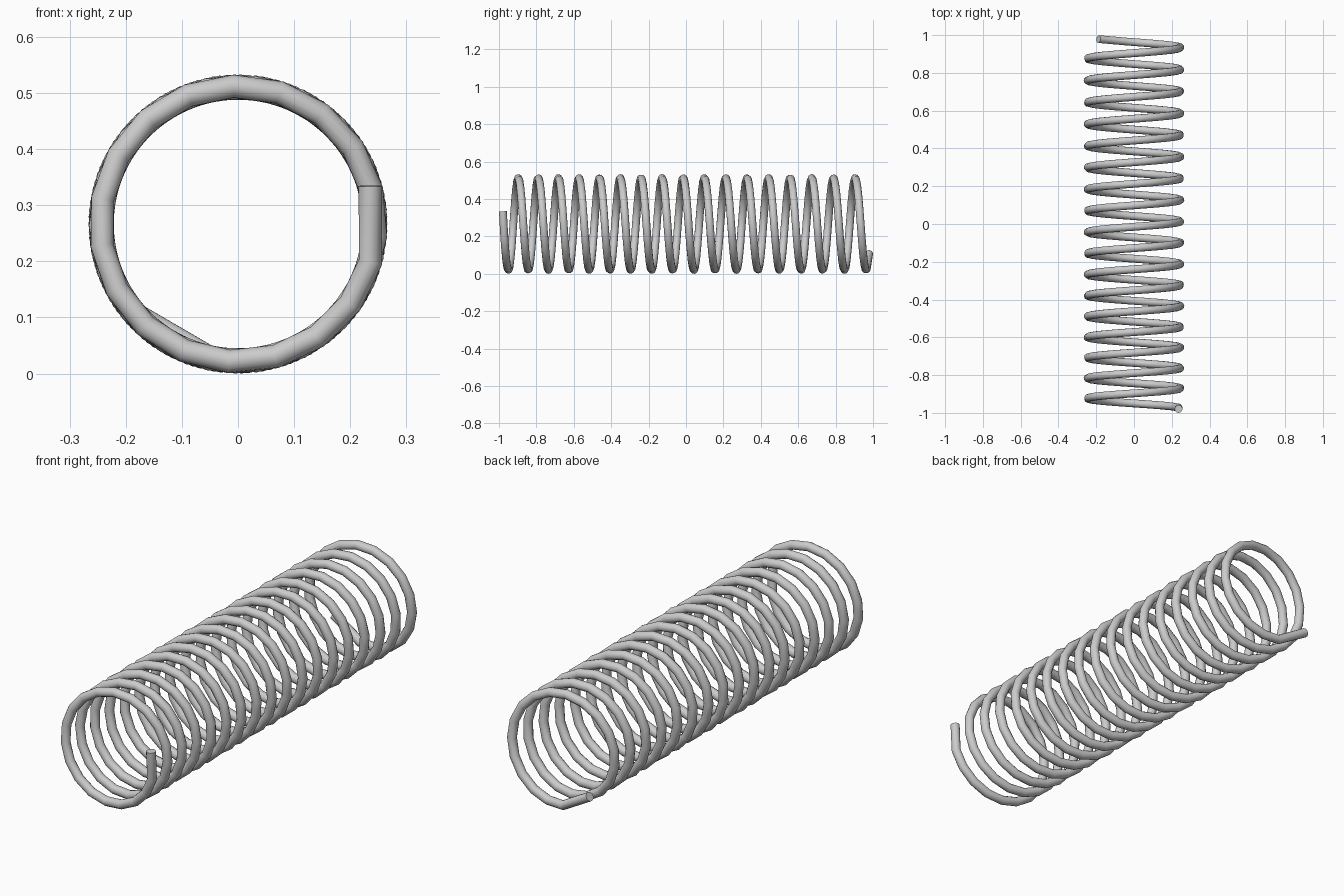
import bpy
from math import cos, sin, radians

cube = bpy.data.objects.get("Cube")
if cube:
    bpy.data.objects.remove(cube, do_unlink=True)

# Plain grey metal
metal = bpy.data.materials.new("grey metal")
metal.use_nodes = True
GREY = (0.6, 0.6, 0.6, 1.0)
metal.diffuse_color = GREY
metal.node_tree.nodes["Principled BSDF"].inputs["Base Color"].default_value = GREY

# Coil dimensions
COIL_RADIUS, WIRE_RADIUS = 0.2455, 0.021
AXIS_HEIGHT = COIL_RADIUS + WIRE_RADIUS
START, TURN = 16, 6276           # degrees, winding clockwise from the front
FRONT, BACK = -0.981, 0.979
FIRST, LAST, STEPS = 32, 40, 320  # longer straight end pieces, even steps between


def wire_y(turned):
    """Position along the axis; the pitch widens slightly towards the back."""
    t = turned / TURN
    sag = 0.095 * t * (1 - t) * (1.2 - 0.5 * t)
    return max(FRONT + (BACK - FRONT) * t - sag, -0.979)


# Winding angles along the wire
step = (TURN - FIRST - LAST) / STEPS
angles = [0] + [FIRST + step * i for i in range(STEPS + 1)] + [TURN]

# Helical wire path
curve = bpy.data.curves.new("coil_spring", "CURVE")
curve.dimensions = "3D"
curve.bevel_depth = WIRE_RADIUS
curve.bevel_resolution = 4
curve.use_fill_caps = True
path = curve.splines.new("POLY")
path.points.add(len(angles) - 1)
for point, turned in zip(path.points, angles):
    a = radians(START - turned)
    point.co = (COIL_RADIUS * cos(a), wire_y(turned),
                AXIS_HEIGHT + COIL_RADIUS * sin(a), 1)
curve.materials.append(metal)

# Wire as a smooth mesh with sharp end caps
spring = bpy.data.objects.new("coil_spring", curve)
bpy.context.collection.objects.link(spring)
bpy.ops.object.select_all(action="DESELECT")
spring.select_set(True)
bpy.context.view_layer.objects.active = spring
bpy.ops.object.convert(target="MESH")
bpy.ops.object.shade_smooth_by_angle(angle=radians(40))
